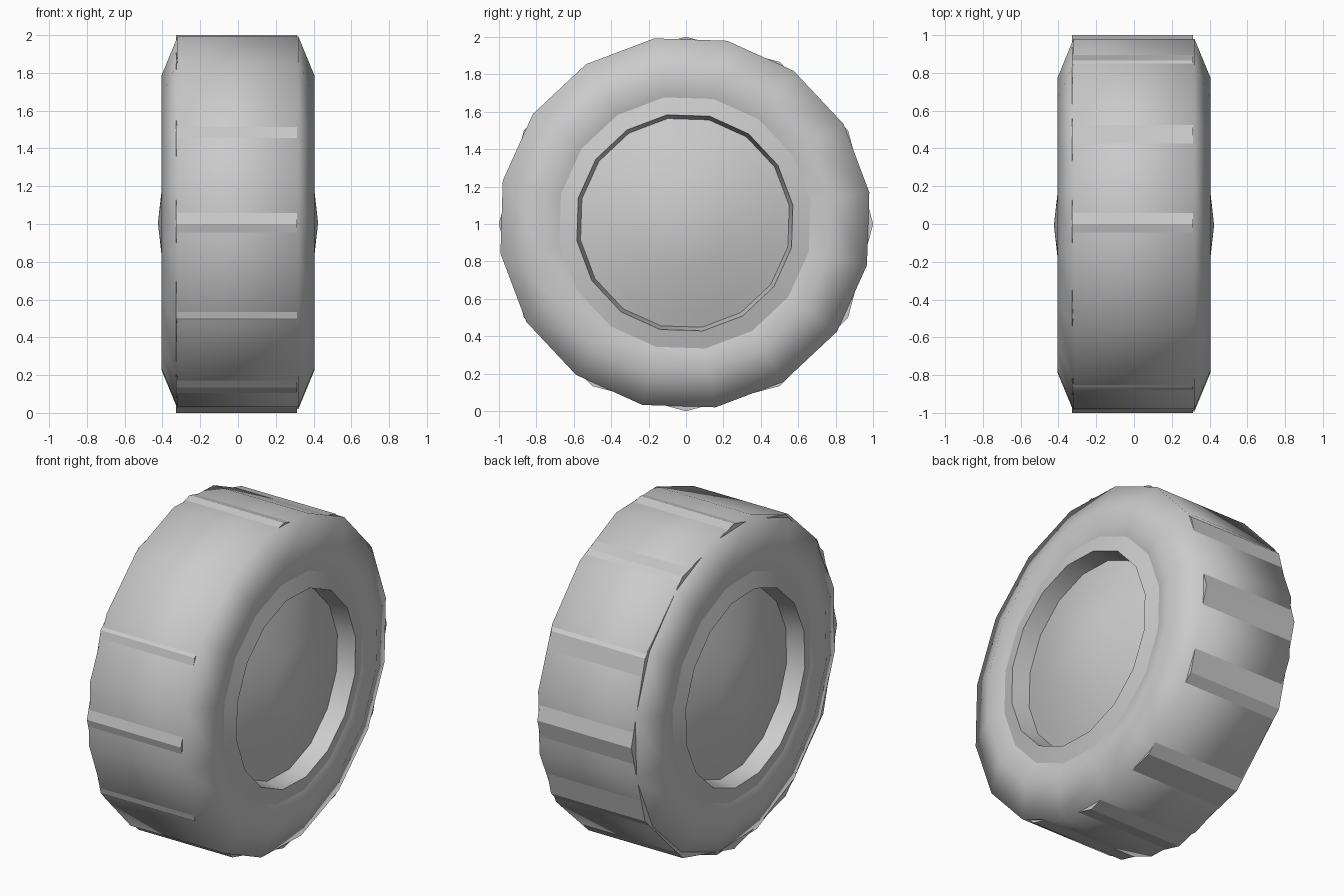
import bpy, bmesh, math

cube = bpy.data.objects.get("Cube")
if cube:
    bpy.data.objects.remove(cube, do_unlink=True)

# One plain grey for the whole wheel
GREY = 0.6
grey = bpy.data.materials.new("plain_grey")
grey.use_nodes = True
grey.diffuse_color = (GREY, GREY, GREY, 1)
bsdf = next(n for n in grey.node_tree.nodes if n.type == "BSDF_PRINCIPLED")
bsdf.inputs["Base Color"].default_value = (GREY, GREY, GREY, 1)
bsdf.inputs["Roughness"].default_value = 0.7


def revolve(name, profile, sides, phase, centre, smooth_angle):
    """Turn a profile of (x, radius) points around the axle."""
    bm = bmesh.new()
    rings = []
    for x, r in profile:
        ring = []
        for i in range(sides):
            a = math.radians(phase) + math.tau * i / sides
            ring.append(bm.verts.new((x, centre[0] + r * math.cos(a),
                                      centre[1] + r * math.sin(a))))
        rings.append(ring)
    for a, b in zip(rings, rings[1:]):
        for i in range(sides):
            j = (i + 1) % sides
            bm.faces.new((a[i], b[i], b[j], a[j]))
    bmesh.ops.remove_doubles(bm, verts=bm.verts, dist=1e-5)
    # Profiles run from -x to +x, so this winding is checked against the axle
    bm.normal_update()
    mesh = bpy.data.meshes.new(name)
    bm.to_mesh(mesh)
    bm.free()
    mesh.materials.append(grey)
    ob = bpy.data.objects.new(name, mesh)
    bpy.context.collection.objects.link(ob)
    bpy.ops.object.select_all(action="DESELECT")
    ob.select_set(True)
    bpy.context.view_layer.objects.active = ob
    if smooth_angle >= 180:
        bpy.ops.object.shade_smooth()
    elif smooth_angle > 0:
        bpy.ops.object.shade_smooth_by_angle(angle=math.radians(smooth_angle))
    return ob


SIDES, PHASE = 16, 9.4
WHEEL = (-0.006, 1.006)

# Tyre: flat tread, sloped shoulders and dished sidewalls
half = [(0.32, 0.999), (0.405, 0.79), (0.375, 0.68)]
tyre_profile = [(-x, r) for x, r in reversed(half)] + half
revolve("tyre", tyre_profile, SIDES, PHASE, WHEEL, 180)

# Rim lip with a steep inner wall, and a domed hub, on both sides
rim = [(0.37, 0.69), (0.40, 0.585), (0.29, 0.565)]
hub = [(0.29, 0.565), (0.315, 0.49), (0.396, 0.25), (0.424, 0.0)]
for side, label in ((1, "left"), (-1, "right")):
    for part, points in (("rim", rim), ("hub", hub)):
        profile = [(side * x, r) for x, r in points]
        if side < 0:
            profile.reverse()
        revolve(f"{label}_{part}", profile, SIDES, PHASE, WHEEL, 30)

# Tread drum: twelve-sided, its corners break through the tyre as ridges
drum = [(-0.328, 0.85), (-0.328, 1.0), (0.312, 1.0), (0.312, 0.85)]
revolve("tread_ridges", drum, 12, 0, (0, 1), 0)
